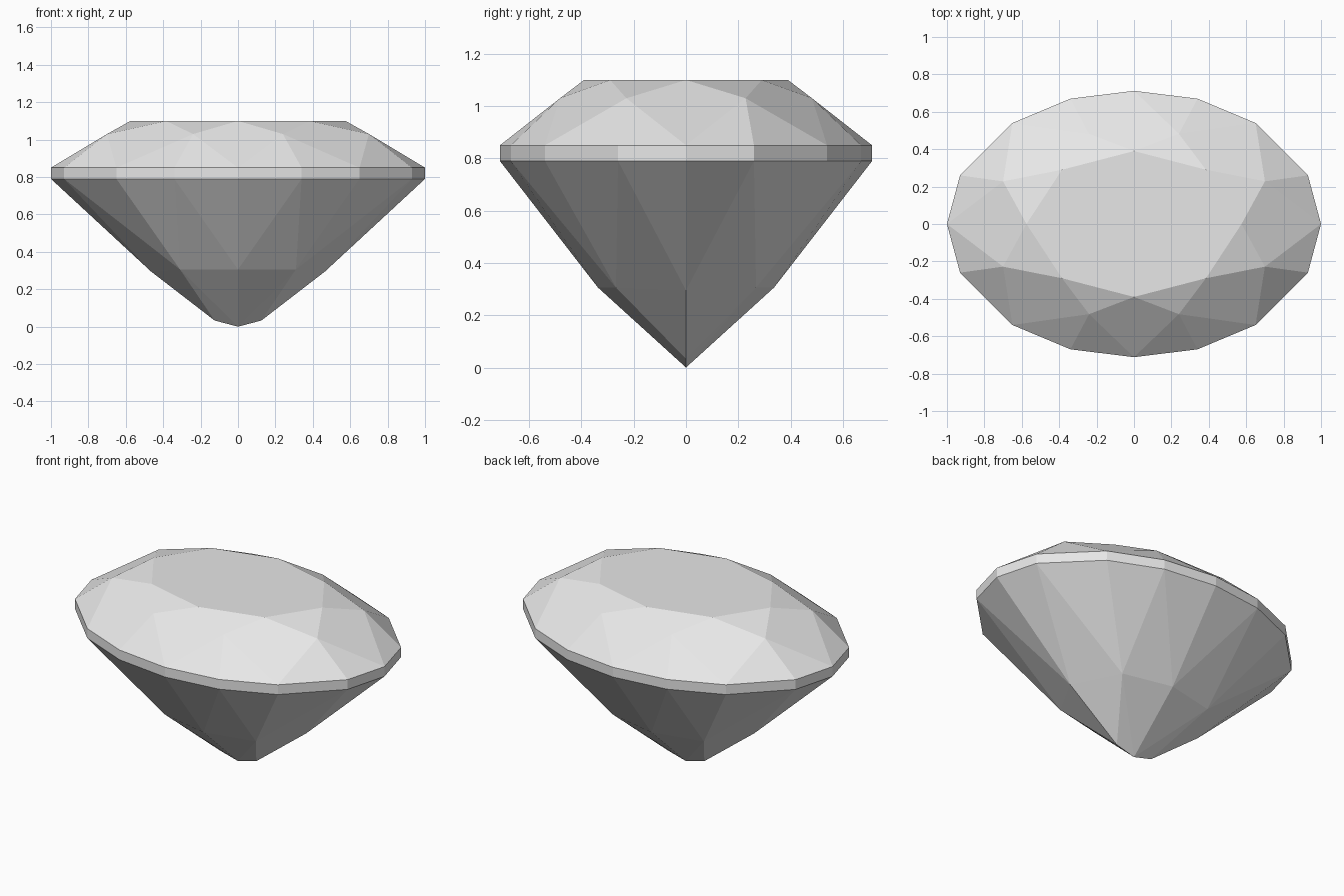
import bpy
import bmesh
from mathutils import Vector

if "Cube" in bpy.data.objects:
    bpy.data.objects.remove(bpy.data.objects["Cube"], do_unlink=True)

GREY = (0.8, 0.8, 0.8, 1.0)
gem_mat = bpy.data.materials.new("pale grey")
gem_mat.use_nodes = True
gem_mat.diffuse_color = GREY
gem_mat.node_tree.nodes["Principled BSDF"].inputs["Base Color"].default_value = GREY

GEM_CENTRE = Vector((0, 0, 0.75))


def ring(quarter):
    """Mirror a quarter outline, from +x round to +y, into a full ring."""
    half = quarter + [(-x, y, z) for x, y, z in reversed(quarter) if x > 0]
    if quarter[0][1] == 0:
        half = half[:-1]
    return half + [(-x, -y, z) for x, y, z in half]


def at_height(outline, z):
    return [(x, y, z) for x, y in outline]


def build(name, facets):
    """Make a flat-faced shell whose facets all point outwards."""
    bm = bmesh.new()
    for facet in facets:
        bm.faces.new([bm.verts.new(p) for p in facet])
    bmesh.ops.remove_doubles(bm, verts=bm.verts, dist=0.0001)
    bm.normal_update()
    for face in bm.faces:
        if face.normal.dot(face.calc_center_median() - GEM_CENTRE) < 0:
            face.normal_flip()
    mesh = bpy.data.meshes.new(name)
    bm.to_mesh(mesh)
    bm.free()
    mesh.materials.append(gem_mat)
    bpy.context.collection.objects.link(bpy.data.objects.new(name, mesh))


# Rings of facet corners, from the flat top down to the keel
oval = [(1, 0), (0.93, 0.26), (0.65, 0.54), (0.34, 0.67), (0, 0.712)]
table = ring(at_height([(0.575, 0), (0.385, 0.29), (0, 0.39)], 1.1))
star = ring(at_height([(0.70, 0.228), (0.24, 0.482)], 1.03))
upper = ring(at_height(oval, 0.85))
lower = ring(at_height(oval, 0.79))
pavilion_ring = ring([(0.465, 0, 0.295), (0.31, 0.268, 0.306), (0, 0.337, 0.306)])
culet = (0, 0, 0)
keel_left, keel_right = (0.125, 0, 0.033), (-0.125, 0, 0.033)

# Crown: table, star triangles, kites and upper girdle triangles
crown = [table]
for i in range(8):
    j = (i + 1) % 8
    even, odd, after = 2 * i, 2 * i + 1, 2 * j
    crown += [
        (table[i], star[i], table[j]),
        (table[i], star[i - 1], upper[even], star[i]),
        (star[i], upper[even], upper[odd]),
        (star[i], upper[odd], upper[after]),
    ]
build("crown", crown)

# Girdle: thin upright band
build("girdle", [(lower[i - 1], lower[i], upper[i], upper[i - 1]) for i in range(16)])

# Pavilion: long upper facets, then facets closing on a short keel
pavilion = []
tips = [keel_left, culet, culet, keel_right] * 2
tips[4:] = reversed(tips[:4])
for i in range(8):
    j = (i + 1) % 8
    here, there = pavilion_ring[i], pavilion_ring[j]
    pavilion += [
        (lower[2 * i - 1], lower[2 * i], here),
        (lower[2 * i], lower[2 * i + 1], here),
        (lower[2 * i + 1], here, there),
        (here, there, tips[i]),
    ]
    if i % 2:
        keel = keel_left if here[0] > 0 else keel_right
        pavilion.append((here, keel, culet))
build("pavilion", pavilion)
